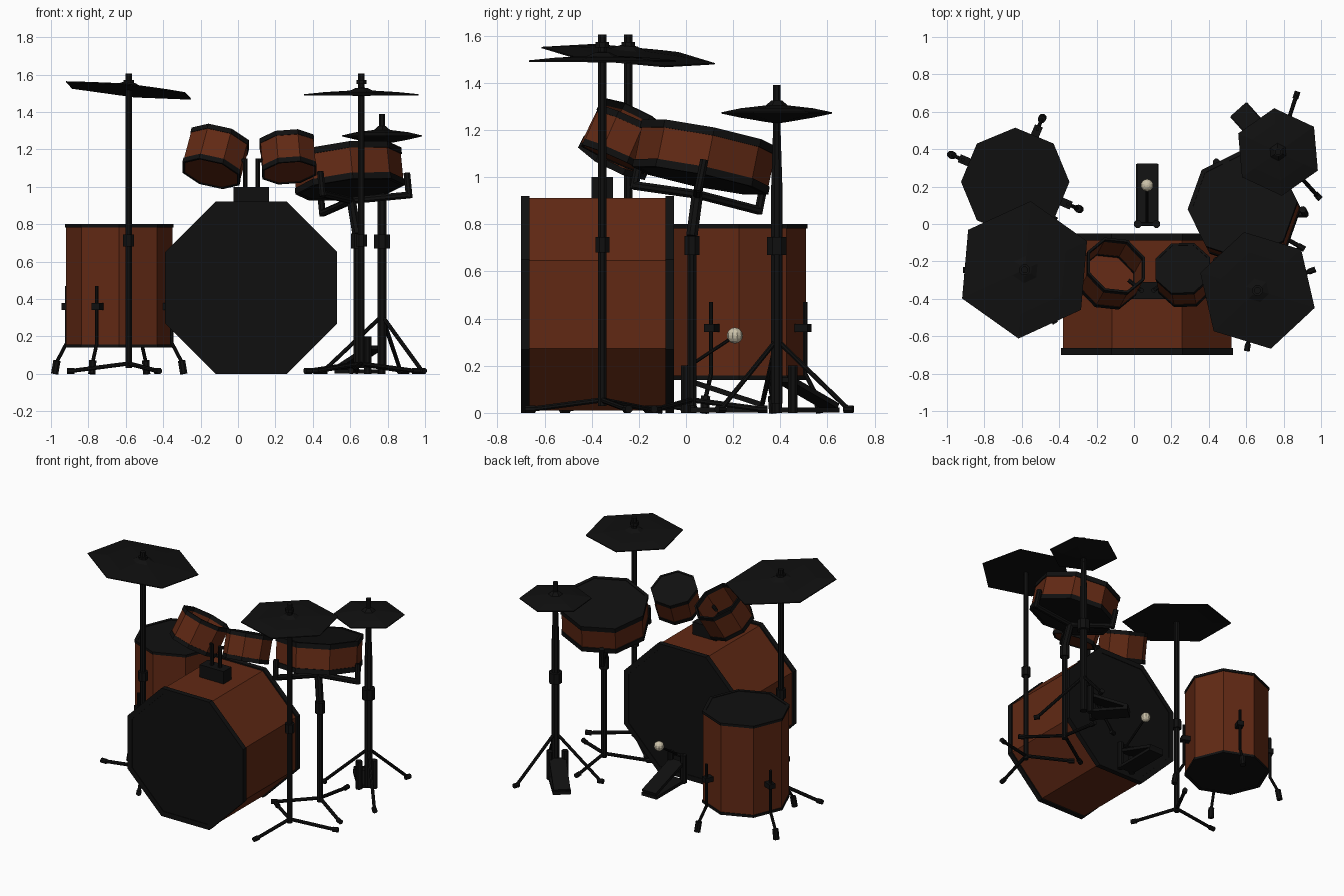
import bpy, bmesh
from math import sin, cos, tau, radians
from mathutils import Vector, Matrix

cube = bpy.data.objects.get("Cube")
if cube:
    bpy.data.objects.remove(cube, do_unlink=True)


def material(name, rgb):
    m = bpy.data.materials.new(name)
    m.use_nodes = True
    m.diffuse_color = (*rgb, 1)
    bsdf = next(n for n in m.node_tree.nodes if n.type == 'BSDF_PRINCIPLED')
    bsdf.inputs["Base Color"].default_value = (*rgb, 1)
    return m


WOOD = material("red_brown_wood", (0.12, 0.022, 0.007))
BLACK = material("black", (0.005, 0.005, 0.005))
FELT = material("beige_felt", (0.6, 0.54, 0.4))


def finish(name, bm, mat):
    bmesh.ops.remove_doubles(bm, verts=bm.verts, dist=1e-5)
    bmesh.ops.recalc_face_normals(bm, faces=bm.faces)
    mesh = bpy.data.meshes.new(name)
    bm.to_mesh(mesh)
    bm.free()
    mesh.materials.append(mat)
    ob = bpy.data.objects.new(name, mesh)
    bpy.context.collection.objects.link(ob)
    return ob


def basis(axis):
    a = Vector(axis).normalized()
    ref = Vector((1, 0, 0)) if abs(a.x) < 0.9 else Vector((0, 1, 0))
    u = (ref - a * ref.dot(a)).normalized()
    return u, a.cross(u), a


def lathe(name, origin, axis, profile, sides, spin, mat):
    """Turn a (radius, height) profile around an axis."""
    u, v, a = basis(axis)
    o = Vector(origin)
    bm = bmesh.new()
    rings = []
    for r, h in profile:
        ring = []
        for i in range(sides):
            t = radians(spin) + tau * i / sides
            ring.append(bm.verts.new(o + a * h + (u * cos(t) + v * sin(t)) * r))
        rings.append(ring)
    for (r0, _), (r1, _), lo, hi in zip(profile, profile[1:], rings, rings[1:]):
        for i in range(sides):
            j = (i + 1) % sides
            if r0 == 0:
                bm.faces.new((lo[i], hi[j], hi[i]))
            elif r1 == 0:
                bm.faces.new((lo[i], lo[j], hi[i]))
            else:
                bm.faces.new((lo[i], lo[j], hi[j], hi[i]))
    return finish(name, bm, mat)


def rod(name, p, q, r, r2=None, mat=BLACK, sides=8, spin=22.5):
    d = Vector(q) - Vector(p)
    prof = [(0, 0), (r, 0), (r2 or r, d.length), (0, d.length)]
    return lathe(name, p, d, prof, sides, spin, mat)


def box(name, centre, size, rot=None, mat=BLACK):
    bm = bmesh.new()
    m = Matrix.Translation(centre) @ (rot or Matrix()) @ Matrix.Diagonal((*size, 1))
    bmesh.ops.create_cube(bm, size=1, matrix=m)
    return finish(name, bm, mat)


def polar(x, y, r, deg, z):
    return Vector((x + r * cos(radians(deg)), y + r * sin(radians(deg)), z))


def drum(name, p, q, r, rim, spin, top=BLACK, bottom=BLACK):
    """Hollow shell with a rim and a head at each end; a head of None is left open."""
    p, q = Vector(p), Vector(q)
    d = q - p
    n = d.normalized()

    def hoop(part, a, length, outer, bore, mat):
        lathe(name + part, a, d, [(bore, 0), (outer, 0), (outer, length), (bore, length), (bore, 0)],
              8, spin, mat)
    hoop("_shell", p + n * 0.004, d.length - 0.008, r * 0.98, r * 0.93, WOOD)
    for part, a, head, mat in (("_bottom", p, p + n * 0.004, bottom),
                               ("_top", q - n * rim, q - n * 0.012, top)):
        hoop(part + "_rim", a, rim, r, r * 0.92, BLACK)
        if mat:
            rod(name + part + "_head", head, head + n * 0.008, r * 0.94, mat=mat, spin=spin)


# Drums
drum("bass_drum", (0.07, -0.05, 0.46), (0.07, -0.70, 0.46), 0.498, 0.037, 22.5)
drum("floor_tom", (-0.635, 0.225, 0.14), (-0.635, 0.225, 0.80), 0.29, 0.018, 0)
drum("right_tom", (-0.145, -0.31, 1.07), (-0.095, -0.22, 1.255), 0.17, 0.028, 22.5, None, WOOD)
drum("left_tom", (0.275, -0.31, 1.075), (0.26, -0.235, 1.245), 0.157, 0.028, 22.5, BLACK, WOOD)
SN_LOW, SN_TOP = Vector((0.60, 0.06, 0.985)), Vector((0.58, 0.10, 1.185))
drum("snare", SN_LOW, SN_TOP, 0.295, 0.034, 3)

# Tom mount on the bass drum
box("tom_mount", (0.07, -0.355, 0.955), (0.19, 0.09, 0.09))
for side, x, end in (("right", 0.04, (-0.03, -0.30, 1.14)), ("left", 0.105, (0.18, -0.30, 1.14))):
    rod(side + "_tom_post", (x, -0.355, 0.98), (x, -0.355, 1.15), 0.013)
    rod(side + "_tom_arm", (x, -0.355, 1.14), end, 0.012)

# Floor tom legs
for k, ang in enumerate((67, 157, 247, 337)):
    def at(r, z):
        return polar(-0.635, 0.225, r, ang, z)
    rod(f"floor_tom_leg_{k}", at(0.305, 0.16), at(0.305, 0.47), 0.01)
    rod(f"floor_tom_shin_{k}", at(0.305, 0.165), at(0.365, 0.06), 0.01)
    rod(f"floor_tom_foot_{k}", at(0.375, 0.0), at(0.362, 0.07), 0.021)
    box(f"floor_tom_bracket_{k}", at(0.295, 0.36), (0.06, 0.045, 0.035),
        Matrix.Rotation(radians(ang), 4, 'Z'))


def tripod(name, x, y, hub, reach, start, r=0.012):
    for k in range(3):
        ang = start + 120 * k
        tip = polar(x, y, reach, ang, 0.015)
        rod(f"{name}_leg_{k}", (x, y, hub), tip, r)
        rod(f"{name}_foot_{k}", polar(x, y, reach - 0.02, ang, 0.016),
            polar(x, y, reach + 0.02, ang, 0.016), 0.017)


def cymbal(name, centre, normal, r, height, spin, lower=0.0):
    prof = [(0, -lower), (r * 0.2, -lower * 0.85), (r * 0.65, -lower * 0.45), (r, -0.003), (r, 0.003),
            (r * 0.65, height * 0.5), (r * 0.2, height * 0.8), (r * 0.1, height * 1.3), (0, height * 1.4)]
    lathe(name, centre, normal, prof, 6, spin, BLACK)


# Cymbal stands with their cymbals
for side, x, y, start in (("right", -0.585, -0.245, 60), ("left", 0.66, -0.355, 20)):
    name = side + "_cymbal_stand"
    rod(name + "_post", (x, y, 0.03), (x, y, 1.605), 0.019)
    rod(name + "_collar", (x, y, 0.68), (x, y, 0.745), 0.032)
    rod(name + "_nut", (x, y, 1.55), (x, y, 1.572), 0.03)
    tripod(name, x, y, 0.055, 0.31, start)
cymbal("right_cymbal", (-0.585, -0.245, 1.515), (0.1, 0.085, 1), 0.37, 0.032, 25)
cymbal("left_cymbal", (0.66, -0.355, 1.492), (0, 0, 1), 0.32, 0.028, 43, 0.006)

# Snare stand with a three-armed basket
foot = Vector((0.635, 0.025, 0.03))
knee = Vector((0.635, 0.025, 0.75))
u, v, n = basis(SN_TOP - SN_LOW)
hub = SN_LOW - n * 0.06
rod("snare_stand_post", foot, knee, 0.02)
rod("snare_stand_neck", knee, hub, 0.026)
rod("snare_stand_collar", (0.635, 0.025, 0.67), (0.635, 0.025, 0.75), 0.034)
tripod("snare_stand", 0.635, 0.025, 0.055, 0.3, 90)
for k, ang in enumerate((0, 120, 240)):
    out = u * cos(radians(ang)) + v * sin(radians(ang))
    tip = hub + out * 0.31
    rod(f"basket_arm_{k}", hub, tip, 0.02)
    rod(f"basket_hook_{k}", tip - n * 0.015, tip + n * 0.12, 0.019)

# Hi-hat stand
HX, HY = 0.77, 0.385
rod("hi_hat_post", (HX, HY, 0.04), (HX, HY, 0.95), 0.026)
rod("hi_hat_upper_tube", (HX, HY, 0.95), (HX, HY, 1.24), 0.026, 0.016)
rod("hi_hat_rod", (HX, HY, 1.2), (HX, HY, 1.39), 0.018)
rod("hi_hat_collar", (HX, HY, 0.67), (HX, HY, 0.745), 0.045)
tripod("hi_hat", HX, HY, 0.31, 0.32, 72, 0.011)
cymbal("hi_hat_cymbals", (HX, HY, 1.272), (0, 0, 1), 0.235, 0.04, 35, 0.045)


def pedal(name, heel, toe):
    """Sloping foot board over a flat base plate."""
    heel, toe = Vector(heel), Vector(toe)
    d = toe - heel
    rot = d.to_track_quat('Y', 'Z').to_matrix().to_4x4()
    box(name + "_board", (heel + toe) / 2, (0.11, d.length, 0.022), rot)
    flat = Vector((d.x, d.y, 0))
    rot = flat.to_track_quat('Y', 'Z').to_matrix().to_4x4()
    mid = (heel + toe) / 2
    box(name + "_base", (mid.x, mid.y, 0.012), (0.12, flat.length, 0.022), rot)
    for s in (-1, 1):
        side = flat.normalized().cross(Vector((0, 0, 1))) * 0.05 * s
        p = toe + side
        rod(f"{name}_upright_{s + 1}", (p.x, p.y, 0), (p.x, p.y, 0.2), 0.022)


pedal("hi_hat_pedal", (0.56, 0.61, 0.03), (0.73, 0.42, 0.14))
pedal("bass_pedal", (0.07, 0.32, 0.035), (0.07, 0.0, 0.14))

# Bass pedal beater
rod("beater_axle", (0.02, 0.0, 0.19), (0.12, 0.0, 0.19), 0.012)
rod("beater_rod", (0.07, 0.0, 0.19), (0.07, 0.205, 0.325), 0.008)
bm = bmesh.new()
bmesh.ops.create_uvsphere(bm, u_segments=10, v_segments=8, radius=0.034,
                          matrix=Matrix.Translation((0.07, 0.207, 0.328)))
finish("beater_ball", bm, FELT)
